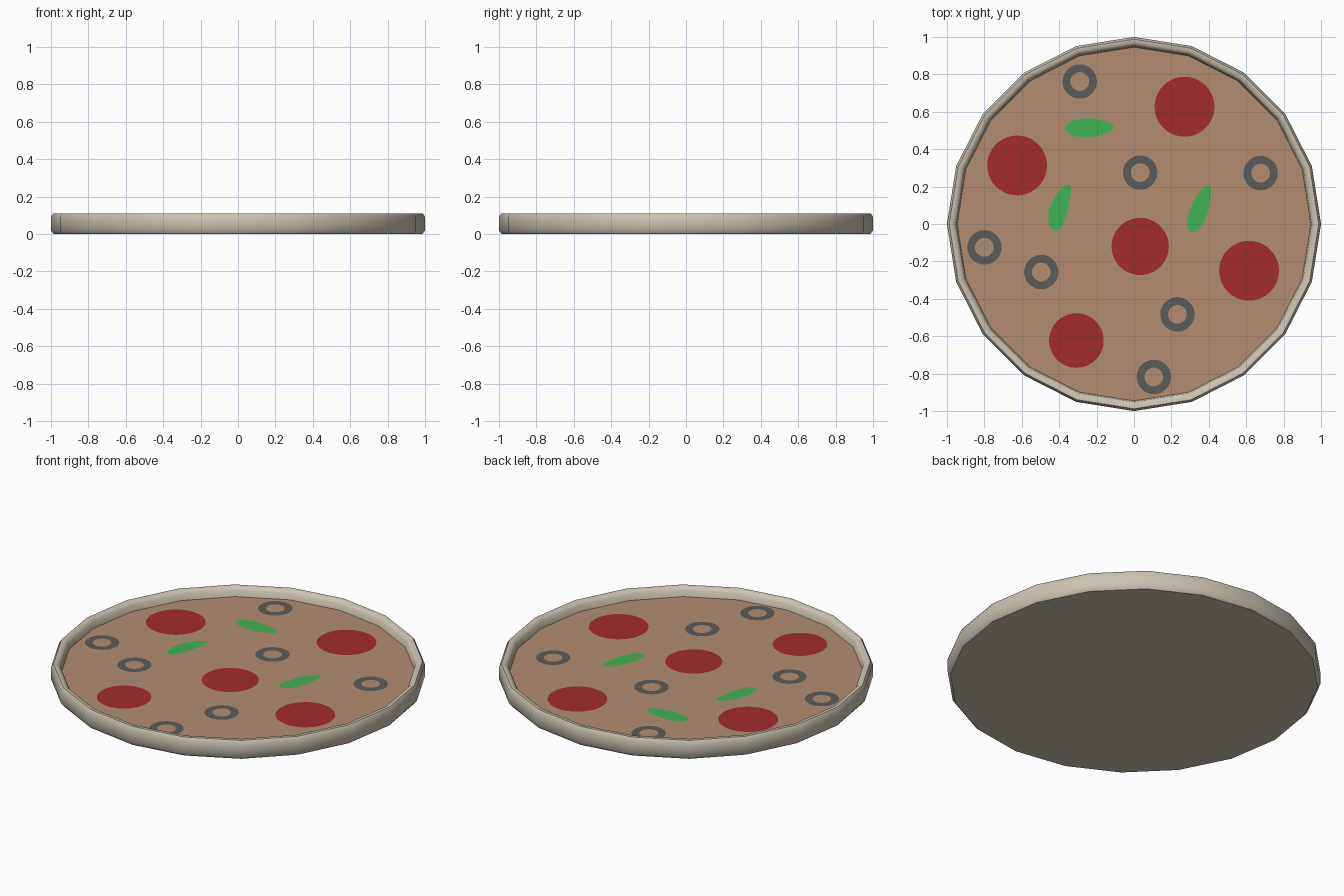
import bpy, bmesh, math

if "Cube" in bpy.data.objects:
    bpy.data.objects.remove(bpy.data.objects["Cube"])

SIDES = 20
SURFACE = 0.058


def material(name, rgb):
    m = bpy.data.materials.new(name)
    m.diffuse_color = (*rgb, 1)
    m.use_nodes = True
    m.node_tree.nodes["Principled BSDF"].inputs["Base Color"].default_value = m.diffuse_color
    return m


CRUST = material("crust beige", (0.60, 0.545, 0.445))
CHEESE = material("baked cheese brown", (0.45, 0.268, 0.170))
RED = material("pepperoni red", (0.37, 0.025, 0.028))
GREEN = material("pepper green", (0.050, 0.46, 0.090))
GREY = material("olive grey", (0.105, 0.105, 0.105))


def finish(name, bm, mat, smooth=False):
    me = bpy.data.meshes.new(name)
    bm.to_mesh(me)
    bm.free()
    me.materials.append(mat)
    ob = bpy.data.objects.new(name, me)
    bpy.context.collection.objects.link(ob)
    if smooth:
        bpy.ops.object.select_all(action='DESELECT')
        ob.select_set(True)
        bpy.context.view_layer.objects.active = ob
        bpy.ops.object.shade_smooth_by_angle(angle=math.radians(50))
    return ob


def circle(bm, r, z, n, cx=0, cy=0):
    return [bm.verts.new((cx + r * math.cos(2 * math.pi * i / n),
                          cy + r * math.sin(2 * math.pi * i / n), z)) for i in range(n)]


def bridge(bm, a, b):
    n = len(a)
    for i in range(n):
        j = (i + 1) % n
        bm.faces.new((a[i], a[j], b[j], b[i]))


def disc(name, r, z, n, mat, cx=0, cy=0, down=False):
    bm = bmesh.new()
    vs = circle(bm, r, z, n, cx, cy)
    bm.faces.new(vs[::-1] if down else vs)
    return finish(name, bm, mat)


# Rounded raised rim, from the bottom edge over the top to the filling
profile = [(0.985, 0), (1, 0.018), (1, 0.092), (0.988, 0.11),
           (0.968, 0.11), (0.951, 0.092), (0.944, 0.05)]
bm = bmesh.new()
loops = [circle(bm, r, z, SIDES) for r, z in profile]
for a, b in zip(loops, loops[1:]):
    bridge(bm, a, b)
finish("crust_rim", bm, CRUST, smooth=True)

# Underside and filling
disc("crust_base", 0.985, 0, SIDES, CRUST, down=True)
disc("cheese_surface", 0.946, SURFACE, SIDES, CHEESE)

# Pepperoni slices
for x, y, r in [(0.27, 0.627, 0.16), (-0.625, 0.313, 0.16), (0.033, -0.12, 0.153),
                (0.615, -0.25, 0.16), (-0.308, -0.623, 0.146)]:
    disc("pepperoni_slice", r, SURFACE + 0.003, 40, RED, x, y)

# Olive rings
for x, y in [(-0.29, 0.762), (0.033, 0.275), (0.677, 0.272), (-0.80, -0.125),
             (-0.496, -0.257), (0.232, -0.483), (0.106, -0.818)]:
    bm = bmesh.new()
    bridge(bm, circle(bm, 0.092, SURFACE + 0.003, 32, x, y),
           circle(bm, 0.05, SURFACE + 0.003, 32, x, y))
    finish("olive_ring", bm, GREY)


# Pepper strips: blunt at the start, tapering to the end
def pepper(x0, y0, x1, y1, width, bow):
    bm = bmesh.new()
    dx, dy = x1 - x0, y1 - y0
    length = math.hypot(dx, dy)
    vs = []
    for i in range(32):
        a = 2 * math.pi * i / 32
        t = 0.5 - 0.5 * math.cos(a)
        w = -math.sin(a) * width / 2 * (1.12 - 0.35 * t) + bow * (4 * t * (1 - t) - 0.5)
        vs.append(bm.verts.new((x0 + dx * t - dy / length * w,
                                y0 + dy * t + dx / length * w, SURFACE + 0.003)))
    bm.faces.new(vs)
    finish("pepper_strip", bm, GREEN)


pepper(-0.365, 0.512, -0.108, 0.516, 0.105, 0.0)
pepper(-0.432, -0.035, -0.353, 0.212, 0.098, 0.012)
pepper(0.305, -0.043, 0.398, 0.208, 0.098, 0.0)
